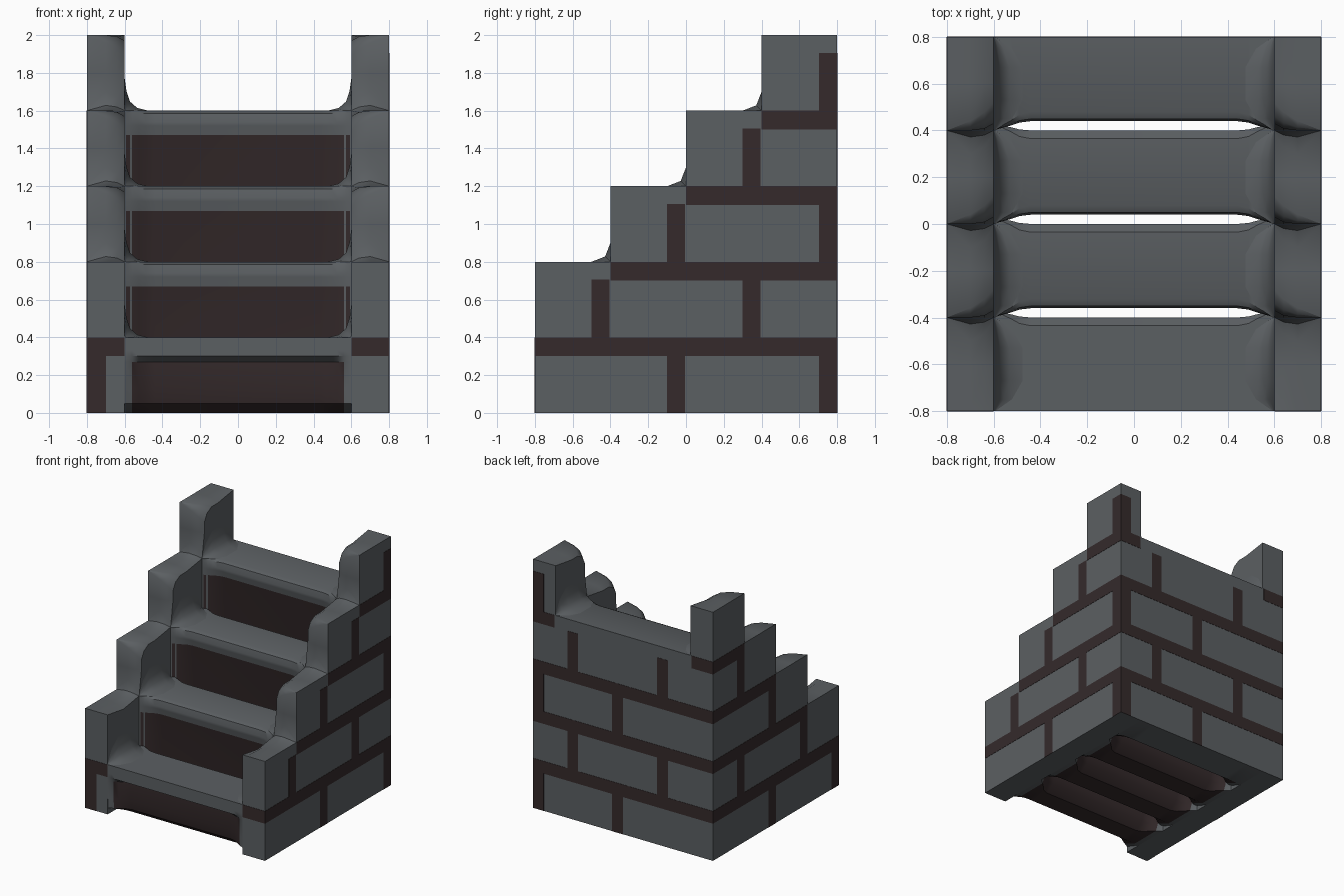
import bpy, bmesh, math

old = bpy.data.objects.get("Cube")
if old:
    bpy.data.objects.remove(old, do_unlink=True)


def make_material(name, rgb):
    mat = bpy.data.materials.new(name)
    mat.use_nodes = True
    mat.diffuse_color = (*rgb, 1)
    mat.node_tree.nodes["Principled BSDF"].inputs["Base Color"].default_value = (*rgb, 1)
    return mat


STONE = make_material("grey stone", (0.105, 0.115, 0.123))
MORTAR = make_material("dark mortar", (0.035, 0.023, 0.024))
STEP = 0.4


def finish(name, bm, mats, angle=35):
    bmesh.ops.remove_doubles(bm, verts=bm.verts, dist=1e-5)
    bmesh.ops.recalc_face_normals(bm, faces=bm.faces)
    mesh = bpy.data.meshes.new(name)
    bm.to_mesh(mesh)
    bm.free()
    for mat in mats:
        mesh.materials.append(mat)
    mesh.shade_smooth()
    mesh.set_sharp_from_angle(angle=math.radians(angle))
    obj = bpy.data.objects.new(name, mesh)
    bpy.context.collection.objects.link(obj)
    return obj


def loft(bm, sections, dark=lambda row, col: False):
    """Bridge equal closed sections and cap both ends."""
    rings = [[bm.verts.new(p) for p in s] for s in sections]
    count = len(rings[0])
    for r in range(len(rings) - 1):
        for c in range(count):
            d = (c + 1) % count
            face = bm.faces.new((rings[r][c], rings[r][d], rings[r + 1][d], rings[r + 1][c]))
            face.material_index = int(dark(r, c))
    bm.faces.new(rings[0])
    bm.faces.new(rings[-1][::-1])


def add_box(bm, low, high):
    cube = bmesh.ops.create_cube(bm, size=1)
    for v in cube["verts"]:
        v.co = [(a + b) / 2 + (b - a) * t for a, b, t in zip(low, high, v.co)]


# Stepped side walls: sharp outside, worn and filleted towards the stairs
def wall_profile(fillet, wear, dip):
    pts = [(0.8, 0), (-0.8, 0), (-0.8, 0.8)]
    for i in range(4):
        y, low, top = -0.8 + STEP * i, STEP * (i + 1), STEP * (i + 2)
        if i:
            pts += [(y - fillet, low), (y - fillet * 0.28, low + fillet * 0.28), (y, low + fillet),
                    (y + dip, low + 0.2),
                    (y + dip, top - wear - dip), (y + dip + wear * 0.35, top - dip - wear * 0.35),
                    (y + dip + wear, top - dip)]
        pts.append((y + 0.2, top - dip))
    return pts + [(0.8, 2.0)]


WALL_RINGS = [(0.8, 0.0001, 0.0001, 0), (0.7, 0.1, 0.04, 0), (0.64, 0.07, 0.07, 0.008),
              (0.6, 0.0001, 0.09, 0.03)]
for side, label in ((1, "left"), (-1, "right")):
    bm = bmesh.new()
    loft(bm, [[(side * x, y, z) for y, z in wall_profile(f, w, d)] for x, f, w, d in WALL_RINGS])
    finish(label + "_side_wall", bm, [STONE])

# Step blocks reach the ground, with recessed dark risers and rounded feet
def block_profile(i, k):
    y, top = -0.8 + STEP * i, STEP * (i + 1)
    if i == 0:
        nose = [(y + 0.0002, top), (y, top - 0.03), (y, top - 0.07), (y, top - 0.1)]
    else:
        r = 0.04 * k
        nose = [(y + r + 0.04 * k, top), (y + r + 0.01 * k, top - 0.015),
                (y + r, top - 0.06), (y + r, top - 0.08)]
    riser = [(y + 0.06 * k, top - 0.13), (y + 0.06 * k, 0.13), (y + 0.08 * k, 0.05), (y + 0.14, 0)]
    inner = i < 3
    back = y + STEP + (0.03 * (1 - k) if inner else 0)
    foot = 0.1 * k if inner else 0
    chamfer = 0.035 * k + 0.0002 if inner else 0.0002
    return nose + riser + [(back - foot, 0), (back - foot * 0.3, 0.05), (back, 0.13),
                           (back, top - 0.1), (back, top - chamfer), (back - chamfer, top)]


END_RINGS = [(0.6, 0.02), (0.592, 0.08), (0.572, 0.22), (0.56, 0.3), (0.525, 0.55), (0.49, 0.85), (0.44, 1)]
SPANS = [(-x, k) for x, k in END_RINGS] + [(x, k) for x, k in reversed(END_RINGS)]
for i in range(4):
    def is_dark(row, col, i=i):
        edge = min(row, len(SPANS) - 2 - row)
        if edge == 1:
            return col == 4 and i > 0
        return edge > 2 and 4 <= col < (7 if i == 3 else 11)

    bm = bmesh.new()
    loft(bm, [[(x, y, z) for y, z in block_profile(i, k)] for x, k in SPANS], is_dark)
    finish(f"step_block_{i + 1}", bm, [STONE, MORTAR])

# Curved fillets where each tread meets the walls
SWELL = [(0, 0.05), (0.05, 0.6), (0.13, 0.95), (0.27, 0.95), (0.35, 0.6), (0.4, 0.05)]
CURVE = [(0.13, 0), (0.07, 0.015), (0.03, 0.05), (0.01, 0.11), (0, 0.18)]
for side, label in ((1, "left"), (-1, "right")):
    bm = bmesh.new()
    for i in range(4):
        y, z = -0.8 + STEP * i, STEP * (i + 1)
        loft(bm, [[(side * (0.6 - a * s), y + dy, z + b * s) for a, b in CURVE]
                  + [(side * 0.61, y + dy, z + 0.18 * s), (side * 0.61, y + dy, z - 0.01),
                     (side * (0.6 - 0.13 * s), y + dy, z - 0.01)]
                  for dy, s in SWELL])
    finish(label + "_tread_fillets", bm, [STONE])

# Mortar joints: spans (start, end, low, high) on each outer face
SIDE_BEDS = [(STEP * i - 0.8 if i != 1 else -0.4, 0.8, STEP * (i + 1) - 0.1, STEP * (i + 1))
             for i in range(4)]


def uprights(rows):
    return [(a, a + 0.095, STEP * r, STEP * r + 0.305) for r, starts in rows for a in starts]


LEFT = SIDE_BEDS + uprights([(0, (-0.1, 0.705)), (1, (-0.5, 0.3)), (2, (-0.1, 0.705)),
                             (3, (0.3,)), (4, (0.705,))])
RIGHT = SIDE_BEDS + uprights([(0, (0, -0.8)), (1, (0.4, -0.4)), (2, (0,)), (3, (0.4,))])
BACK = [(-0.8, 0.8, STEP * r - 0.1, STEP * r) for r in (1, 2, 3)]
BACK += [(-0.8, -0.61, 1.5, 1.6), (0.61, 0.8, 1.5, 1.6)]
BACK += uprights([(0, (0, 0.705)), (1, (0.4, -0.4)), (2, (0, 0.705)), (3, (0.4, -0.4)), (4, (0.705,))])
FRONT = [(-0.8, -0.6, 0.3, 0.4), (0.6, 0.8, 0.3, 0.4), (-0.8, -0.7, 0, 0.305)]


def add_joints(name, spans, axis, sign):
    bm = bmesh.new()
    near, far = sorted((sign * 0.797, sign * 0.802))
    for a, b, low, high in spans:
        if axis == "x":
            add_box(bm, (near, a, low), (far, b, high))
        else:
            add_box(bm, (a, near, low), (b, far, high))
    finish(name, bm, [MORTAR])


add_joints("left_mortar_joints", LEFT, "x", 1)
add_joints("right_mortar_joints", RIGHT, "x", -1)
add_joints("back_mortar_joints", BACK, "y", 1)
add_joints("front_mortar_joints", FRONT, "y", -1)
